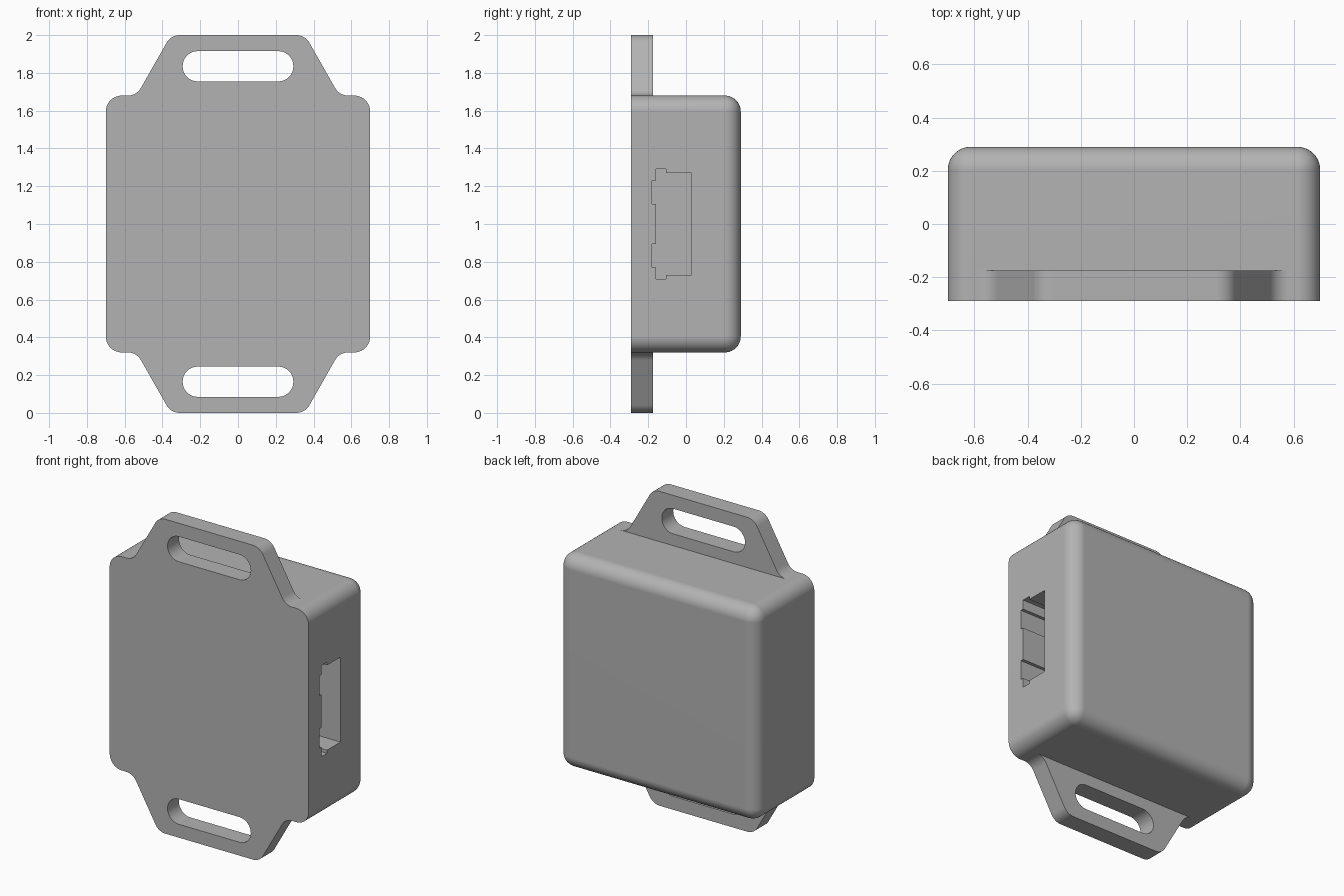
import bpy
import bmesh
import math
from mathutils import Vector

if "Cube" in bpy.data.objects:
    bpy.data.objects.remove(bpy.data.objects["Cube"], do_unlink=True)

# Dimensions
HALF_W, HALF_D = 0.70, 0.29
BOTTOM, TOP = 0.32, 1.68
ROUND = 0.085
TAB_BACK = -0.175

grey = bpy.data.materials.new("plain grey")
grey.use_nodes = True
COLOUR = (0.45, 0.45, 0.45, 1)
grey.diffuse_color = COLOUR
grey.node_tree.nodes["Principled BSDF"].inputs["Base Color"].default_value = COLOUR


def make_object(name, bm):
    bmesh.ops.recalc_face_normals(bm, faces=bm.faces)
    mesh = bpy.data.meshes.new(name)
    bm.to_mesh(mesh)
    bm.free()
    mesh.materials.append(grey)
    obj = bpy.data.objects.new(name, mesh)
    bpy.context.collection.objects.link(obj)
    return obj


def rounded(corners, steps=10):
    """Outline from (x, z, radius) corners, each filleted by an arc."""
    outline = []
    for i, (x, z, r) in enumerate(corners):
        p = Vector((x, z))
        if r == 0:
            outline.append(p)
            continue
        a = (Vector(corners[i - 1][:2]) - p).normalized()
        b = (Vector(corners[(i + 1) % len(corners)][:2]) - p).normalized()
        half = a.angle(b) / 2
        centre = p + (a + b).normalized() * r / math.sin(half)
        start = p + a * r / math.tan(half) - centre
        end = p + b * r / math.tan(half) - centre
        sweep = start.angle(end)
        for k in range(steps + 1):
            t = k / steps
            arc = start * math.sin((1 - t) * sweep) + end * math.sin(t * sweep)
            outline.append(centre + arc / math.sin(sweep))
    return outline


def prism(name, points, depth):
    """Extrude a closed loop of 3D points along the depth vector."""
    bm = bmesh.new()
    face = bm.faces.new([bm.verts.new(p) for p in points])
    side = bmesh.ops.extrude_face_region(bm, geom=[face])
    verts = [g for g in side["geom"] if isinstance(g, bmesh.types.BMVert)]
    bmesh.ops.translate(bm, verts=verts, vec=depth)
    return make_object(name, bm)


def combine(target, tool, operation):
    tool.hide_render = True
    mod = target.modifiers.new(operation.lower(), 'BOOLEAN')
    mod.operation, mod.solver, mod.object = operation, 'EXACT', tool
    bpy.context.view_layer.objects.active = target
    bpy.ops.object.modifier_apply(modifier=mod.name)
    bpy.data.objects.remove(tool, do_unlink=True)


# Case body: box with rounded corners and back rim, sharp front rim
bm = bmesh.new()
bmesh.ops.create_cube(bm, size=1)
bmesh.ops.scale(bm, vec=(2 * HALF_W, 2 * HALF_D, TOP - BOTTOM), verts=bm.verts)
bmesh.ops.translate(bm, vec=(0, 0, 1), verts=bm.verts)
soft = [e for e in bm.edges if any(v.co.y > 0 for v in e.verts)]
bmesh.ops.bevel(bm, geom=soft, offset=ROUND, segments=10, profile=0.5, affect='EDGES')
case = make_object("enclosure", bm)

# Strap tabs with flared feet and a slot, above and below
foot = 0.537 + 0.08 * math.tan(math.radians(30))
right_edge = [(foot, 1.6, 0), (foot, TOP, 0), (0.537, TOP, 0.079), (0.355, 2, 0.08)]
tab_outline = rounded(right_edge + [(-x, z, r) for x, z, r in reversed(right_edge)])
slot_outline = rounded([(x, z, 0.0795) for x, z in
                        ((0.293, 1.755), (0.293, 1.915), (-0.293, 1.915), (-0.293, 1.755))])
for side in (1, -1):
    def place(outline, y):
        return [(p.x, y, 1 + side * (p.y - 1)) for p in outline]
    tab = prism("strap_tab", place(tab_outline, -HALF_D), (0, TAB_BACK + HALF_D, 0))
    slot = prism("slot_cutter", place(slot_outline, -0.4), (0, 0.4, 0))
    combine(tab, slot, 'DIFFERENCE')
    combine(case, tab, 'UNION')

# Connector socket with key grooves in the left side
upper = [(-0.16, 1.105), (-0.18, 1.105), (-0.18, 1.23), (-0.16, 1.23), (-0.16, 1.29),
         (-0.105, 1.29), (-0.105, 1.27), (0.03, 1.27)]
socket = upper + [(y, 2 - z) for y, z in reversed(upper)]
cutter = prism("socket_cutter", [(HALF_W - 0.3, y, z) for y, z in socket], (0.4, 0, 0))
combine(case, cutter, 'DIFFERENCE')

# Smooth rounded edges, crisp flats
bpy.ops.object.select_all(action='DESELECT')
case.select_set(True)
bpy.context.view_layer.objects.active = case
bpy.ops.object.shade_smooth_by_angle(angle=math.radians(30))
weighted = case.modifiers.new("flat faces", 'WEIGHTED_NORMAL')
weighted.keep_sharp = True
